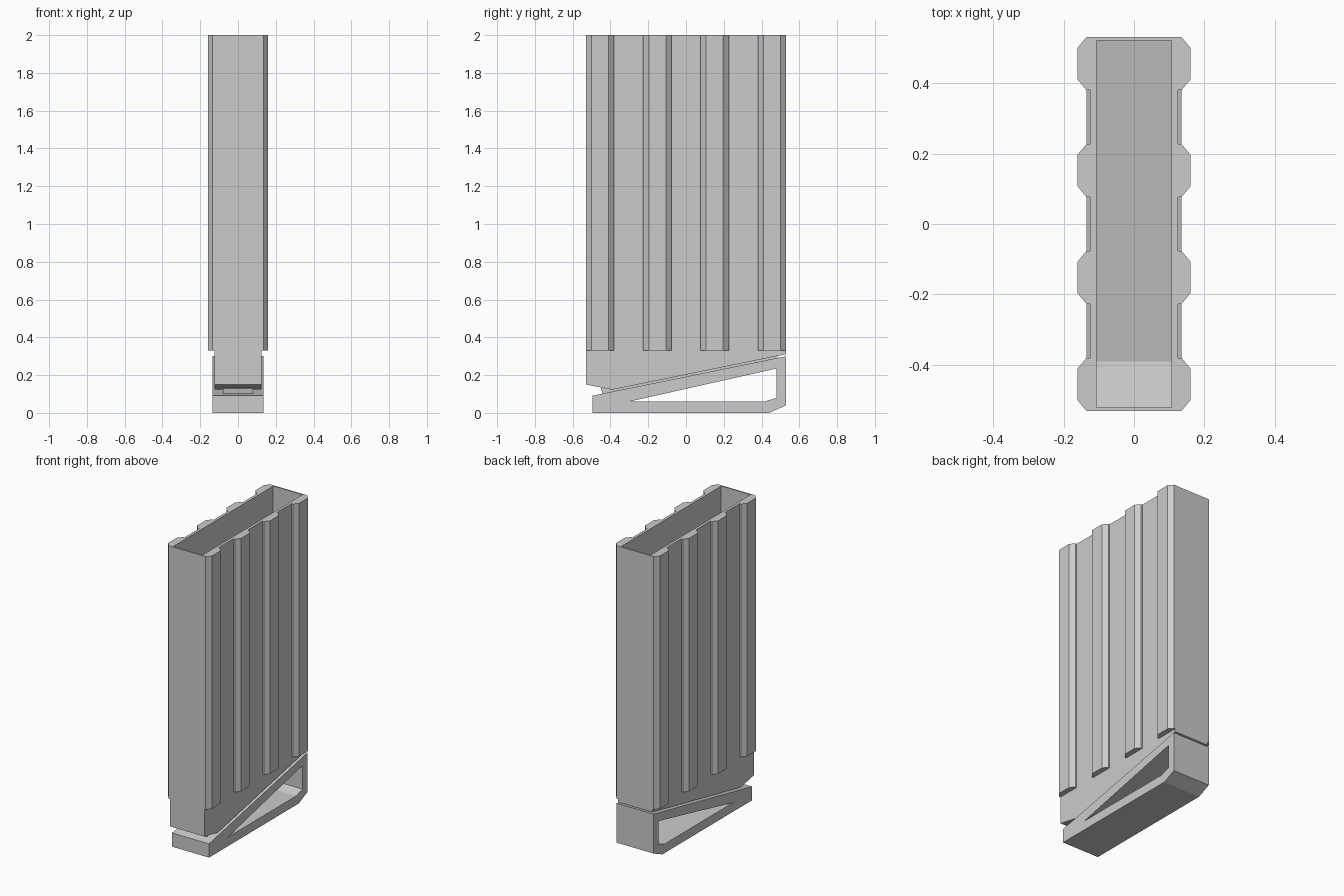
import bpy, bmesh
from mathutils import Vector

if "Cube" in bpy.data.objects:
    bpy.data.objects.remove(bpy.data.objects["Cube"])

SLOPE = 0.204


def base_top(y):
    """Height of the sloping top of the base frame at depth y."""
    return 0.09 + SLOPE * (y + 0.5)


def prism(name, points, extrude):
    """Solid made from a planar outline swept along a vector."""
    bm = bmesh.new()
    face = bm.faces.new([bm.verts.new(p) for p in points])
    ext = bmesh.ops.extrude_face_region(bm, geom=[face])
    moved = [v for v in ext["geom"] if isinstance(v, bmesh.types.BMVert)]
    bmesh.ops.translate(bm, verts=moved, vec=Vector(extrude))
    bmesh.ops.recalc_face_normals(bm, faces=bm.faces[:])
    mesh = bpy.data.meshes.new(name)
    bm.to_mesh(mesh)
    bm.free()
    obj = bpy.data.objects.new(name, mesh)
    bpy.context.collection.objects.link(obj)
    return obj


def side_prism(name, outline, half_width):
    """Outline given in (y, z), swept across the full width."""
    return prism(name, [(-half_width, y, z) for y, z in outline], (2 * half_width, 0, 0))


def cut(obj, cutter):
    mod = obj.modifiers.new("opening", "BOOLEAN")
    mod.operation = "DIFFERENCE"
    mod.solver = "EXACT"
    mod.object = cutter
    bpy.context.view_layer.objects.active = obj
    bpy.ops.object.modifier_apply(modifier=mod.name)
    bpy.data.objects.remove(cutter)


# Hollow case, open at the top, with a sloping floor
GAP, FLOOR = 0.0105, 0.022
case = side_prism("case", [
    (-0.53, 2.0), (-0.53, 0.15), (-0.39, base_top(-0.39) + GAP),
    (0.53, base_top(0.53) + GAP), (0.53, 2.0)], 0.125)
cavity = side_prism("cavity_cutter", [
    (-0.52, 2.1), (-0.52, 0.172), (-0.39, base_top(-0.39) + GAP + FLOOR),
    (0.52, base_top(0.52) + GAP + FLOOR), (0.52, 2.1)], 0.107)
cut(case, cavity)

# Four chamfered ribs on each side
for side, label in ((1, "right"), (-1, "left")):
    for i in range(4):
        y = -0.455 + i * 0.91 / 3
        outline = [(0.125, -0.075), (0.135, -0.075), (0.16, -0.045),
                   (0.16, 0.045), (0.135, 0.075), (0.125, 0.075)]
        prism(f"{label}_rib_{i + 1}",
              [(side * x, y + dy, 0.33) for x, dy in outline], (0, 0, 1.67))

# Wedge-shaped base frame with a window through it
base = side_prism("base_frame", [
    (-0.495, 0), (-0.495, base_top(-0.495)), (0.53, base_top(0.53)),
    (0.53, 0.04), (0.44, 0)], 0.135)
window = side_prism("window_cutter", [
    (-0.30, 0.06), (0.48, 0.235), (0.48, 0.08), (0.415, 0.06)], 0.2)
cut(base, window)

# Narrow rail joining the base to the case
side_prism("joining_rail", [
    (-0.442, base_top(-0.442) - 0.003), (-0.45, base_top(-0.45) + 0.03),
    (0.48, base_top(0.48) + 0.03), (0.486, base_top(0.486) - 0.003)], 0.08)
